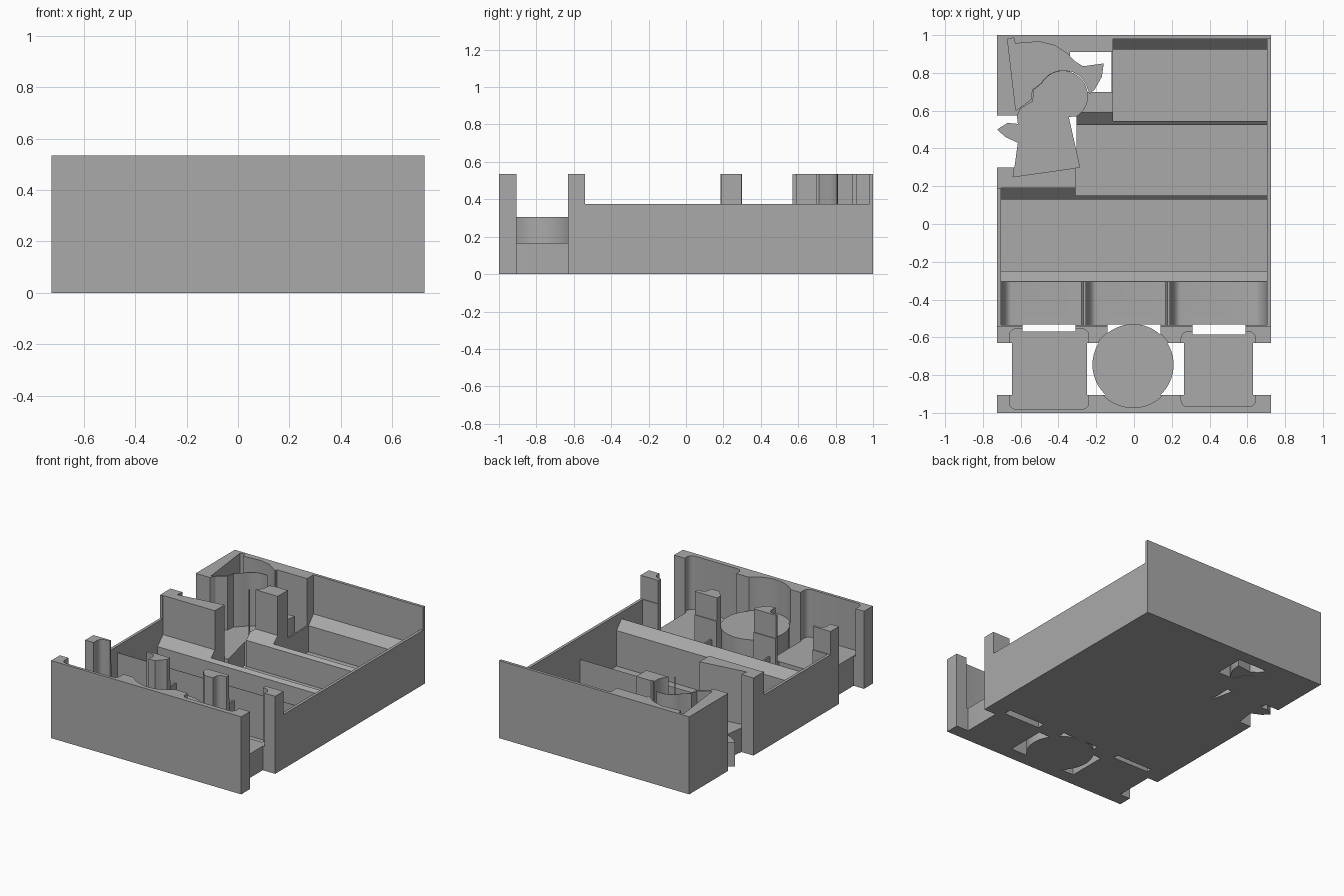
import bpy, bmesh, math
from mathutils import Vector

if "Cube" in bpy.data.objects:
    bpy.data.objects.remove(bpy.data.objects["Cube"], do_unlink=True)

grey = bpy.data.materials.new("plain_grey")
grey.use_nodes = True
grey.diffuse_color = (0.4, 0.4, 0.4, 1)
grey.node_tree.nodes["Principled BSDF"].inputs["Base Color"].default_value = (0.4, 0.4, 0.4, 1)

W, TOP, LOW, FLOOR, SIDE = 0.725, 0.535, 0.375, 0.025, 0.705


def prism(name, outline, a, b, axis="z"):
    """Extrude a 2D outline from a to b along an axis."""
    place = {"x": lambda p, t: (t, p[0], p[1]),
             "y": lambda p, t: (p[0], t, p[1]),
             "z": lambda p, t: (p[0], p[1], t)}[axis]
    bm = bmesh.new()
    face = bm.faces.new([bm.verts.new(place(p, a)) for p in outline])
    grown = bmesh.ops.extrude_face_region(bm, geom=[face])["geom"]
    shift = Vector(place((0, 0), b - a))
    bmesh.ops.translate(bm, vec=shift, verts=[v for v in grown if isinstance(v, bmesh.types.BMVert)])
    bmesh.ops.recalc_face_normals(bm, faces=bm.faces)
    mesh = bpy.data.meshes.new(name)
    bm.to_mesh(mesh)
    bm.free()
    mesh.materials.append(grey)
    obj = bpy.data.objects.new(name, mesh)
    bpy.context.collection.objects.link(obj)
    return obj


def rect(x0, x1, y0, y1):
    return [(x0, y0), (x1, y0), (x1, y1), (x0, y1)]


def arc(cx, cy, r, start, end, n):
    steps = [math.radians(start + (end - start) * i / n) for i in range(n + 1)]
    return [(cx + r * math.cos(t), cy + r * math.sin(t)) for t in steps]


def rounded(x0, x1, y0, y1, r):
    corners = [(x1 - r, y1 - r), (x0 + r, y1 - r), (x0 + r, y0 + r), (x1 - r, y0 + r)]
    return [p for i, c in enumerate(corners) for p in arc(*c, r, 90 * i, 90 * i + 90, 6)]


tray = prism("tray_body", rect(-W, W, -1, 1), 0, TOP)


def cut(outline, a, b, axis="z"):
    cutter = prism("cutter", outline, a, b, axis)
    mod = tray.modifiers.new("cut", "BOOLEAN")
    mod.operation, mod.solver, mod.object = "DIFFERENCE", "EXACT", cutter
    bpy.context.view_layer.objects.active = tray
    bpy.ops.object.modifier_apply(modifier=mod.name)
    bpy.data.objects.remove(cutter, do_unlink=True)


# Lowered side walls, stepping around the figure block
steps = [(-0.8, -0.54), (0.8, -0.54), (0.8, 0.98), (-0.11, 0.98),
         (-0.11, 0.59), (-0.31, 0.59), (-0.31, 0.185), (-0.8, 0.185)]
cut(steps, LOW, 1)

# Card compartments with a chamfered back wall
def cards(x0, front, back, wall, lip):
    cut(lip + [(front, FLOOR), (back, FLOOR), (back, 0.205), (wall, 0.265), (wall, 1)], x0, SIDE, "x")

cards(-SIDE, -0.25, 0.13, 0.19, [(-0.305, 1), (-0.305, 0.33), (-0.25, 0.27)])
cards(-0.31, 0.15, 0.525, 0.59, [(0.15, 1)])
cards(-0.11, 0.545, 0.925, 0.98, [(0.545, 1)])

# Row of scooped troughs
cut(rect(-SIDE, SIDE, -0.35, -0.2), 0.33, 1)
cut(rect(-SIDE, SIDE, -0.535, -0.307), 0.24, 1)
for x0, x1, right in [(-SIDE, -0.267, 0.012), (-0.255, 0.178, 0.012), (0.19, SIDE, 0.07)]:
    scoop = [(x0, 0.3)]
    for cx, w, start in [(x0 + 0.055, 0.055, 180), (x1 - right, right, 270)]:
        scoop += [(cx + w * px, FLOOR + 0.12 * (1 + py)) for px, py in arc(0, 0, 1, start, start + 90, 8)]
    cut(scoop + [(x1, 0.3)], -0.535, -0.307, "y")

# Token pockets, set into the front wall and the towers
tokens = [("left_square", rounded(-0.66, -0.24, -0.98, -0.555, 0.035),
           rounded(-0.645, -0.25, -0.97, -0.57, 0.02), 0.205),
          ("round", arc(-0.005, -0.75, 0.222, 0, 354, 59),
           arc(-0.005, -0.745, 0.215, 0, 354, 59), 0.305),
          ("right_square", rounded(0.25, 0.643, -0.967, -0.57, 0.035),
           rounded(0.265, 0.63, -0.955, -0.585, 0.02), 0.165)]
for name, outer, inner, h in tokens:
    cut(outer, h, 1)

# Finger gap and tower slots that pass through the floor
cut(rect(-1, 1, -0.905, -0.63), -1, 1)
for x in (-0.45, 0, 0.45):
    cut(rect(x - 0.14, x + 0.14, -0.66, -0.533), -1, 1)

# Figure pockets
lower = [(-0.64, 0.25), (-0.285, 0.3), (-0.345, 0.565)]
lower += arc(-0.375, 0.68, 0.13, -55, 150, 20)
lower += [(-0.53, 0.71), (-0.535, 0.65), (-0.6, 0.61), (-0.62, 0.57), (-0.615, 0.53), (-0.67, 0.535),
          (-0.725, 0.5), (-0.68, 0.46), (-0.615, 0.43)]
upper = [(-0.67, 0.98), (-0.635, 0.985), (-0.63, 0.955), (-0.5, 0.965), (-0.42, 0.945), (-0.35, 0.9),
         (-0.31, 0.86), (-0.27, 0.835), (-0.16, 0.85), (-0.17, 0.78), (-0.21, 0.71), (-0.235, 0.69)]
upper += arc(-0.375, 0.68, 0.134, 15, 150, 14)
upper += [(-0.54, 0.71), (-0.545, 0.66), (-0.625, 0.6)]
cut(upper, 0.285, 1)
cut(lower, 0.165, 1)

# Finger openings around the figures
cut(rect(-0.8, -0.58, 0.3, 0.575), -1, 1)
cut(rect(-0.34, -0.12, 0.7, 0.91), -1, 1)
cut(rect(-0.2, -0.1, 0.7, 0.91), 0.205, 1)
cut(rect(-0.37, -0.305, 0.4, 0.57), -1, 1)

# Solid supports under each pocket
parts = [tray]
for name, outer, inner, h in tokens:
    parts.append(prism(name + "_token_support", inner, 0, h + 0.001))
parts.append(prism("upper_figure_support", upper, 0, 0.286))
parts.append(prism("lower_figure_support", lower, 0, 0.166))

# Smooth the curved walls, keep edges sharp
bpy.ops.object.select_all(action="DESELECT")
for obj in parts:
    obj.select_set(True)
bpy.context.view_layer.objects.active = tray
bpy.ops.object.shade_smooth_by_angle(angle=math.radians(25))
